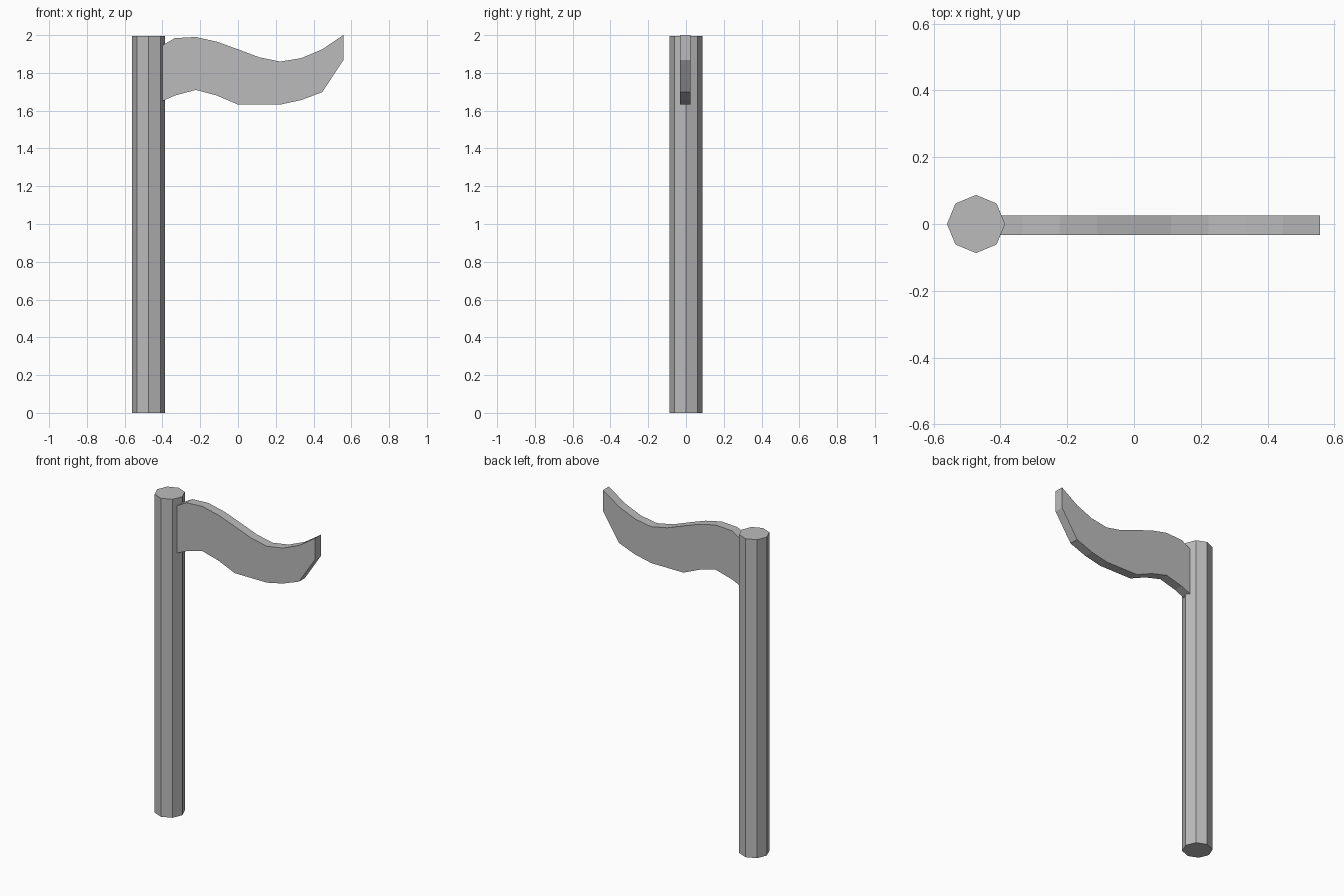
import bpy
import bmesh
from math import pi
from mathutils import Matrix

cube = bpy.data.objects.get("Cube")
if cube:
    bpy.data.objects.remove(cube, do_unlink=True)

grey = bpy.data.materials.new("plain grey")
grey.use_nodes = True
colour = (0.5, 0.5, 0.5, 1)
grey.diffuse_color = colour
grey.node_tree.nodes["Principled BSDF"].inputs["Base Color"].default_value = colour


def add_object(name, bm):
    bmesh.ops.recalc_face_normals(bm, faces=bm.faces[:])
    mesh = bpy.data.meshes.new(name)
    bm.to_mesh(mesh)
    bm.free()
    mesh.materials.append(grey)
    obj = bpy.data.objects.new(name, mesh)
    bpy.context.collection.objects.link(obj)
    return obj


# Eight-sided pole
POLE_X, POLE_HEIGHT = -0.473, 1.995
bm = bmesh.new()
bmesh.ops.create_cone(bm, cap_ends=True, segments=8, radius1=0.087, radius2=0.087,
                      depth=POLE_HEIGHT,
                      matrix=Matrix.Translation((POLE_X, 0, POLE_HEIGHT / 2)))
add_object("pole", bm)

# Waving flag: evenly spaced columns with top and bottom heights
TOP = [1.92, 1.984, 1.99, 1.965, 1.925, 1.883, 1.86, 1.878, 1.925, 2.0]
BOTTOM = [1.63, 1.68, 1.71, 1.68, 1.632, 1.632, 1.632, 1.656, 1.698, 1.867]
START, STEP = -0.446, 0.1115
FRONT, BACK = -0.033, 0.025

bm = bmesh.new()
columns = []
for i, (top, bottom) in enumerate(zip(TOP, BOTTOM)):
    x = START + i * STEP
    columns.append([bm.verts.new((x, y, z)) for y, z in
                    ((FRONT, bottom), (FRONT, top), (BACK, top), (BACK, bottom))])
for a, b in zip(columns, columns[1:]):
    for k in range(4):
        n = (k + 1) % 4
        bm.faces.new((a[k], a[n], b[n], b[k]))
bm.faces.new(columns[0])
bm.faces.new(columns[-1])
add_object("flag", bm)
